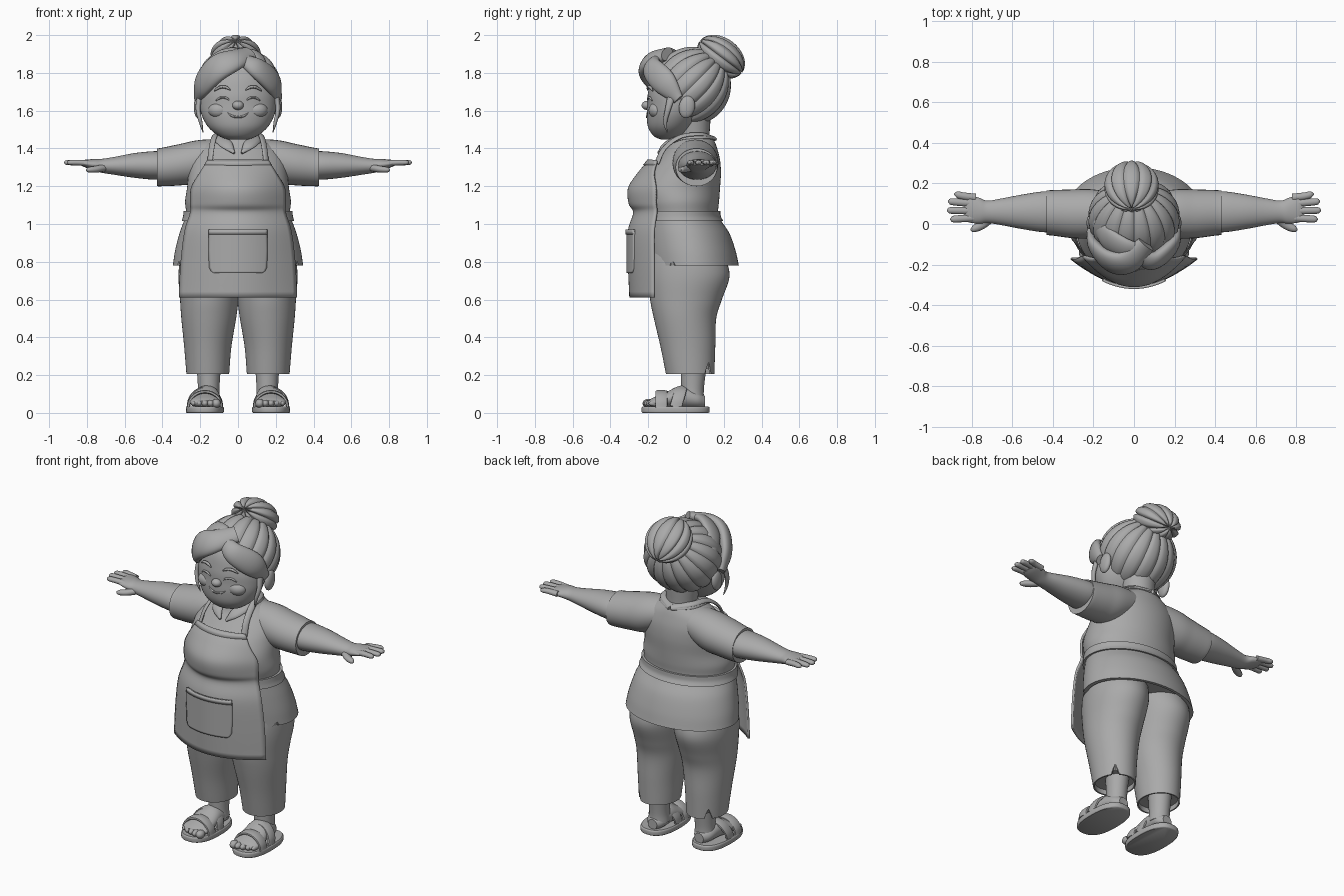
import bpy
import bmesh
from math import sin, cos, pi, sqrt, radians
from mathutils import Vector, Matrix

default_cube = bpy.data.objects.get("Cube")
if default_cube:
    bpy.data.objects.remove(default_cube)

clay = bpy.data.materials.new("clay grey")
clay.use_nodes = True
clay.diffuse_color = (.4, .4, .4, 1)
clay.node_tree.nodes["Principled BSDF"].inputs["Base Color"].default_value = (.4, .4, .4, 1)

SIDES = (("left", 1), ("right", -1))
HEAD = Vector((0, 0, 1.72))
X, Y, Z = Vector((1, 0, 0)), Vector((0, 1, 0)), Vector((0, 0, 1))


def finish(name, bm):
    bmesh.ops.recalc_face_normals(bm, faces=bm.faces[:])
    mesh = bpy.data.meshes.new(name)
    bm.to_mesh(mesh)
    bm.free()
    mesh.materials.append(clay)
    obj = bpy.data.objects.new(name, mesh)
    bpy.context.collection.objects.link(obj)
    bpy.ops.object.select_all(action='DESELECT')
    obj.select_set(True)
    bpy.context.view_layer.objects.active = obj
    bpy.ops.object.shade_smooth_by_angle(angle=radians(45))
    return obj


def spline(stations, steps):
    """Smooth interpolation through a list of equal-length tuples."""
    pts = [Vector(s) for s in stations]
    pts = [pts[0] * 2 - pts[1]] + pts + [pts[-1] * 2 - pts[-2]]
    out = []
    for a, b, c, d in zip(pts, pts[1:], pts[2:], pts[3:]):
        for i in range(steps):
            t = i / steps
            out.append((b * 2 + (c - a) * t + (a * 2 - b * 5 + c * 4 - d) * t * t
                        + (b * 3 - a - c * 3 + d) * t ** 3) / 2)
    return out + [pts[-2]]


def tube(name, stations, side=X, axis=None, around=None, power=2, hem=0, sides=32, mirror=1):
    """Elliptical sweep; station = x, y, z, half width, half thickness."""
    rows = spline(stations, 6)
    bm = bmesh.new()
    rings = []
    for i, row in enumerate(rows):
        p = Vector(row[:3])
        before, after = rows[max(i - 1, 0)], rows[min(i + 1, len(rows) - 1)]
        t = axis or (Vector(after[:3]) - Vector(before[:3])).normalized()
        u = t.cross(p - around) if around else side - t * side.dot(t)
        u.normalize()
        v = t.cross(u)
        ring = []
        for k in range(sides):
            c, s = cos(2 * pi * k / sides), sin(2 * pi * k / sides)
            r = (abs(c) ** power + abs(s) ** power) ** (-1 / power)
            q = p + u * (max(row[3], .001) * c * r) + v * (max(row[4], .001) * s * r)
            ring.append(bm.verts.new((q.x * mirror, q.y, q.z)))
        rings.append(ring)
    if hem:  # turned-in lower edge
        mid = Vector(rows[0][:3])
        mid.x *= mirror
        for lift in (0, hem):
            rings.insert(0, [bm.verts.new(mid + (v.co - mid) * .93 + Z * lift)
                             for v in rings[0 if not lift else 1]])
    for low, high in zip(rings, rings[1:]):
        for k in range(sides):
            j = (k + 1) % sides
            bm.faces.new((low[k], low[j], high[j], high[k]))
    bm.faces.new(rings[0])
    bm.faces.new(rings[-1])
    return finish(name, bm)


def ball(name, center, radii, tilt=0, lobes=0, depth=.06):
    """Ellipsoid, optionally grooved along its meridians."""
    bm = bmesh.new()
    bmesh.ops.create_uvsphere(bm, u_segments=96 if lobes else 24, v_segments=32 if lobes else 16, radius=1)
    if lobes:
        for v in bm.verts:
            angle = Vector((v.co.x, v.co.y, 0)).angle(X, 0)
            if v.co.y < 0:
                angle = 2 * pi - angle
            v.co *= 1 - depth * (1 - abs(sin(angle * lobes / 2))) ** 2
    place = Matrix.Translation(center) @ Matrix.Rotation(radians(tilt), 4, 'X') @ Matrix.Diagonal((*radii, 1))
    bmesh.ops.transform(bm, matrix=place, verts=bm.verts)
    return finish(name, bm)


def sheet(name, rows, thickness=.012, columns=28):
    """Curved cloth; row = z, half width, front y, edge y."""
    bm = bmesh.new()
    grid = [[bm.verts.new((w * u, f + (e - f) * u * u, z))
             for u in (2 * k / columns - 1 for k in range(columns + 1))] for z, w, f, e in rows]
    for low, high in zip(grid, grid[1:]):
        for k in range(columns):
            bm.faces.new((low[k], low[k + 1], high[k + 1], high[k]))
    obj = finish(name, bm)
    solid = obj.modifiers.new("cloth thickness", 'SOLIDIFY')
    solid.thickness = thickness
    solid.offset = 0
    return obj


def notch(obj, location):
    """V-shaped slit cut in a hem."""
    bpy.ops.mesh.primitive_cone_add(vertices=8, radius1=.032, depth=.09, location=location)
    cutter = bpy.context.object
    cutter.name = obj.name + "_slit_cutter"
    cutter.hide_render = True
    cutter.hide_set(True)
    cut = obj.modifiers.new("hem slit", 'BOOLEAN')
    cut.object = cutter
    cut.operation = 'DIFFERENCE'


# Shirt body: z, half width, front, back
body = [(.78, .345, -.21, .28), (.86, .333, -.22, .262), (.95, .31, -.23, .23), (1.02, .285, -.235, .185),
        (1.06, .275, -.235, .17), (1.12, .28, -.255, .175), (1.19, .27, -.27, .18), (1.27, .262, -.22, .185),
        (1.34, .25, -.16, .18), (1.4, .21, -.11, .165), (1.44, .15, -.09, .15), (1.47, .1, -.06, .13)]
rings = [(0, (f + b) / 2, z, w, (b - f) / 2) for z, w, f, b in body]
shirt = tube("shirt", rings, axis=Z, hem=.03, sides=64)
for word, s in SIDES:
    notch(shirt, (.325 * s, -.08, .81))

# Waist tie follows the shirt
tube("waist_tie", [(x, y, z, a + .012, b + .012) for x, y, z, a, b in
                   ((0, -.025, 1.015, .286, .211), (0, -.031, 1.04, .279, .204), (0, -.0325, 1.07, .276, .203))],
     axis=Z, sides=64)

# Apron and pocket
apron = spline([(.61, .31, -.29, -.165), (.8, .3, -.298, -.165), (.96, .28, -.298, -.165),
                (1.06, .25, -.27, -.152), (1.11, .25, -.294, -.155), (1.19, .245, -.297, -.155),
                (1.27, .2, -.245, -.165), (1.335, .16, -.19, -.15)], 6)
sheet("apron", [(z, w, f - .004, e - .004) for z, w, f, e in apron])
pocket = [(.74, .125), (.75, .14), (.77, .15), (.86, .154), (.94, .152), (.97, .15)]
sheet("pocket", [(z, w, -.308, -.308 + .133 * (w / .29) ** 2) for z, w in pocket], .016)
sheet("pocket_hem", [(z, .153, -.314, -.277) for z in (.945, .97)], .012)
sheet("bib_hem", [(1.31, .177, -.222, -.164), (1.337, .16, -.2, -.158)], .012)

for word, s in SIDES:
    # Apron strap over the shoulder and collar flap
    tube(word + "_apron_strap", [(.15, -.155, 1.32, .018, .008), (.14, -.115, 1.4, .018, .008),
                                 (.125, -.03, 1.462, .018, .008), (.1, .08, 1.475, .018, .008),
                                 (0, .15, 1.455, .018, .008)], around=Vector((0, 0, 1.2)), sides=12, mirror=s)
    tube(word + "_collar", [(0, .14, 1.455, .028, .012), (.09, .08, 1.465, .03, .012), (.1, -.03, 1.455, .03, .012),
                            (.06, -.11, 1.42, .032, .012), (.02, -.145, 1.375, .006, .008)],
         around=Vector((0, .02, 1.2)), sides=12, mirror=s)

    # Sleeve, arm and hand
    tube(word + "_sleeve", [(.05, .045, 1.37, .1, .08), (.2, .05, 1.332, .12, .113), (.3, .05, 1.315, .12, .11),
                            (.4, .055, 1.302, .112, .102), (.43, .055, 1.3, .11, .1)], side=Y, axis=X, mirror=s)
    tube(word + "_arm", [(.38, .06, 1.31, .1, .075), (.45, .06, 1.31, .1, .075), (.55, .06, 1.31, .085, .065),
                         (.65, .06, 1.308, .066, .048), (.72, .06, 1.308, .055, .037), (.76, .065, 1.314, .063, .03),
                         (.81, .075, 1.32, .068, .02), (.835, .075, 1.322, .055, .01)], side=Y, axis=X, mirror=s)
    for finger, root, tip, end in (("little", .13, .145, .885), ("ring", .1, .11, .915),
                                   ("middle", .065, .067, .92), ("index", .03, .024, .905)):
        tube(word + "_" + finger + "_finger", [(.78, root, 1.32, .019, .016), (.84, (root + tip) / 2, 1.325, .018, .015),
                                               (end - .015, tip, 1.325, .016, .013), (end, tip, 1.324, .004, .004)],
             side=Y, sides=12, mirror=s)
    tube(word + "_thumb", [(.7, .03, 1.3, .02, .02), (.75, -.005, 1.29, .022, .018), (.79, -.025, 1.287, .016, .014),
                           (.805, -.028, 1.287, .004, .004)], side=Y, sides=12, mirror=s)

    # Trouser leg
    leg = tube(word + "_trouser_leg", [(.16, .022, .205, .113, .128), (.16, .01, .35, .125, .145),
                                       (.155, -.005, .5, .145, .165), (.152, 0, .6, .155, .19),
                                       (.15, .015, .72, .165, .215), (.14, .01, .82, .165, .2),
                                       (.13, 0, .92, .14, .17)], axis=Z, hem=.03, sides=48, mirror=s)
    notch(leg, (.235 * s, .118, .23))

    # Foot and sandal
    tube(word + "_ankle", [(.155, .035, .07, .06, .06), (.155, .035, .13, .057, .06), (.155, .04, .26, .065, .07)],
         axis=Z, mirror=s)
    tube(word + "_foot", [(.17, -.2, .05, .05, .015), (.172, -.17, .055, .08, .028), (.172, -.1, .07, .08, .043),
                          (.165, -.02, .085, .068, .06), (.16, .06, .07, .058, .045), (.158, .1, .06, .03, .03)],
         axis=Y, mirror=s)
    tube(word + "_sandal_sole", [(.175, -.055, 0, .096, .174), (.175, -.055, .006, .1, .18),
                                 (.175, -.055, .026, .1, .18), (.175, -.055, .034, .095, .174)],
         axis=Z, power=2.5, sides=48, mirror=s)
    for k, size in enumerate((.024, .019, .018, .017, .015)):
        ball(word + "_toe", ((.115 + k * .03) * s, -.2 + k * k * .002, .05), (size, .03, size))
    for label, y, top, lean in (("front", -.13, .112, 0), ("rear", -.055, .13, .03)):
        arch = [(.175 + .088 * cos(a), y + lean * sin(a), .03 + (top - .03) * sin(a), .032, .009)
                for a in (pi * k / 8 for k in range(9))]
        tube(word + "_" + label + "_sandal_strap", arch, side=Y, sides=12, power=3, mirror=s)

# Neck and head
tube("neck", [(0, .04, 1.38, .1, .1), (0, .04, 1.45, .088, .085), (0, .03, 1.56, .1, .1)], axis=Z)
tube("head", [(0, -.1, 1.447, .05, .03), (0, -.095, 1.465, .1, .075), (0, -.085, 1.51, .155, .115),
              (0, -.07, 1.57, .19, .138), (0, -.06, 1.63, .203, .145), (0, -.055, 1.7, .2, .145),
              (0, -.02, 1.8, .185, .15), (0, .02, 1.88, .1, .1)], axis=Z, sides=48)
ball("nose", (0, -.207, 1.628), (.03, .028, .024))


def face_line(name, points, thick=.006):
    path = [(x, -.058 - .149 * sqrt(1 - (x / .205) ** 2), z, thick * k, thick * k)
            for (x, z), k in zip(points, (.4, 1, 1, 1, .4))]
    tube(name, path, side=Z, sides=8)


# Smiling face
face_line("mouth", [(-.055, 1.588), (-.03, 1.572), (0, 1.566), (.03, 1.572), (.055, 1.588)])
for word, s in SIDES:
    face_line(word + "_closed_eye", [(.045 * s, 1.655), (.06 * s, 1.666), (.08 * s, 1.67), (.1 * s, 1.665), (.118 * s, 1.652)])
    face_line(word + "_eyebrow", [(.04 * s, 1.71), (.06 * s, 1.722), (.08 * s, 1.726), (.1 * s, 1.722), (.125 * s, 1.705)], .008)
    ball(word + "_cheek", (.098 * s, -.148, 1.602), (.06, .05, .045))
    ball(word + "_ear", (.212 * s, .005, 1.62), (.022, .042, .06), tilt=-10)
    tube(word + "_loose_lock", [(.2, -.07, 1.7, .025, .015), (.212, -.095, 1.61, .016, .012),
                                (.198, -.11, 1.54, .011, .009), (.185, -.1, 1.485, .002, .002)],
         around=HEAD, sides=12, mirror=s)

# Hair swept back to a bun
ball("hair", (0, .03, 1.73), (.226, .208, .21), tilt=-45, lobes=16, depth=.05)
ball("hair_bun", (-.012, .185, 1.885), (.136, .1, .14), tilt=53, lobes=10, depth=.12)
tube("large_fringe", [(.06, -.1, 1.9, .05, .03), (-.03, -.185, 1.865, .07, .038), (-.115, -.185, 1.82, .08, .042),
                      (-.187, -.12, 1.74, .07, .034), (-.212, -.04, 1.66, .03, .02)], around=HEAD)
tube("small_fringe", [(.03, -.16, 1.87, .035, .025), (.1, -.18, 1.825, .06, .036), (.183, -.115, 1.75, .068, .034),
                      (.212, -.04, 1.66, .03, .02)], around=HEAD)
tube("crown_lock", [(.05, -.13, 1.885, .03, .02), (-.04, -.12, 1.895, .055, .028), (-.13, -.07, 1.86, .06, .026),
                    (-.195, .02, 1.79, .03, .015)], around=HEAD)
